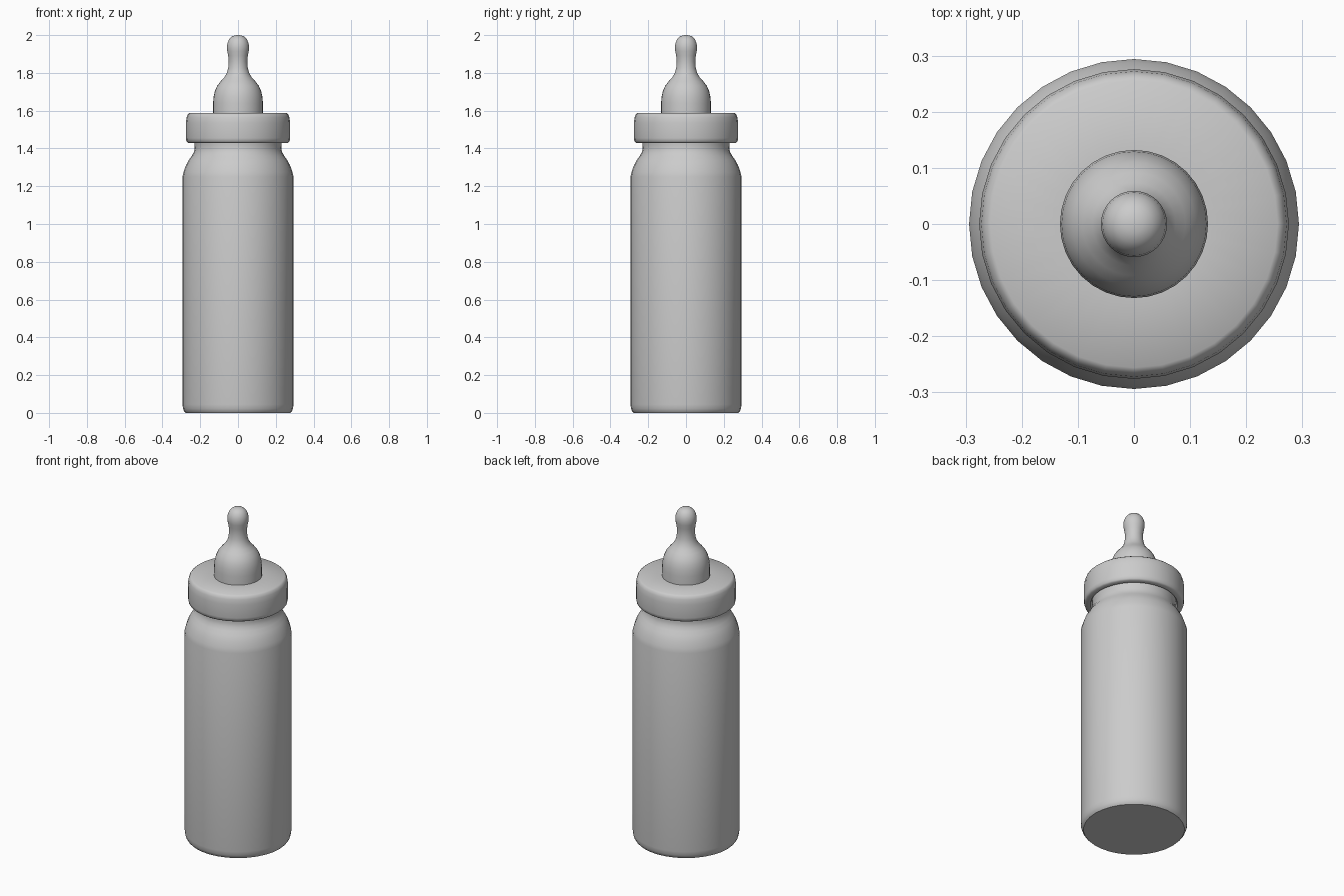
import bpy, bmesh, math


def lathe(name, profile, sides=32):
    """Revolve (radius, z) points around the z axis; radius 0 closes to a point."""
    bm = bmesh.new()
    verts = [bm.verts.new((r, 0, z)) for r, z in profile]
    edges = [bm.edges.new(pair) for pair in zip(verts, verts[1:])]
    bmesh.ops.spin(bm, geom=verts + edges, cent=(0, 0, 0), axis=(0, 0, 1),
                   angle=math.tau, steps=sides, use_merge=True)
    bmesh.ops.remove_doubles(bm, verts=bm.verts, dist=0.0005)
    bmesh.ops.recalc_face_normals(bm, faces=bm.faces)
    mesh = bpy.data.meshes.new(name)
    bm.to_mesh(mesh)
    bm.free()
    obj = bpy.data.objects.new(name, mesh)
    bpy.context.collection.objects.link(obj)
    bpy.ops.object.select_all(action='DESELECT')
    obj.select_set(True)
    bpy.context.view_layer.objects.active = obj
    bpy.ops.object.shade_smooth_by_angle(angle=math.radians(42))
    return obj


# Bottle: flat base, straight wall, rounded shoulder and neck
lathe("bottle", [
    (0, 0), (0.278, 0), (0.285, 0.008), (0.291, 0.022), (0.294, 0.045),
    (0.294, 1.25), (0.288, 1.275), (0.276, 1.31), (0.26, 1.34),
    (0.245, 1.36), (0.234, 1.38), (0.229, 1.40), (0.23, 1.42),
    (0.232, 1.50), (0, 1.50)])

# Screw collar with softened rims, hollow above the neck
lathe("collar", [
    (0.232, 1.445), (0.24, 1.43), (0.265, 1.43), (0.273, 1.437),
    (0.276, 1.455), (0.276, 1.535), (0.272, 1.565), (0.266, 1.58),
    (0.256, 1.588), (0.12, 1.588)])

# Teat: domed base, narrow waist and bulbous tip
lathe("teat", [
    (0.132, 1.57), (0.132, 1.64), (0.129, 1.675), (0.122, 1.705),
    (0.110, 1.732), (0.092, 1.755), (0.074, 1.775), (0.060, 1.797),
    (0.052, 1.825), (0.049, 1.86), (0.052, 1.89), (0.057, 1.915),
    (0.059, 1.935), (0.056, 1.957), (0.047, 1.978), (0.033, 1.992),
    (0.016, 1.999), (0, 2.0)])
